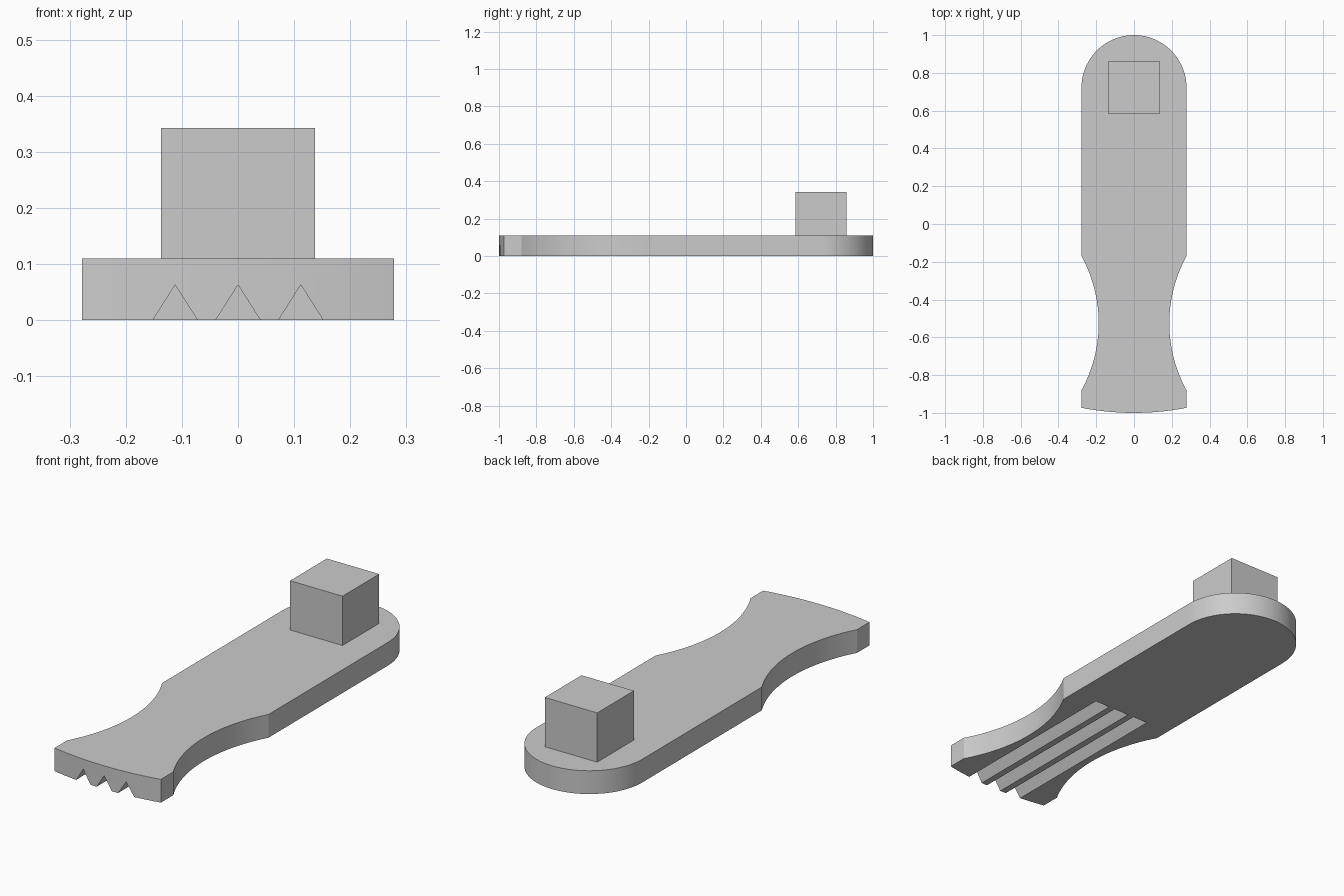
import bpy, bmesh, math

cube = bpy.data.objects.get("Cube")
if cube:
    bpy.data.objects.remove(cube, do_unlink=True)

grey = bpy.data.materials.new("light grey")
grey.use_nodes = True
colour = (0.6, 0.6, 0.6, 1)
grey.diffuse_color = colour
grey.node_tree.nodes["Principled BSDF"].inputs["Base Color"].default_value = colour

HALF = 0.278       # half width of the handle
THICK = 0.11       # handle thickness
ROUND_Y = HALF * -1 + 1


def prism(name, points, offset):
    """Extrude a closed outline along an offset vector."""
    bm = bmesh.new()
    face = bm.faces.new([bm.verts.new(p) for p in points])
    result = bmesh.ops.extrude_face_region(bm, geom=[face])
    moved = [v for v in result["geom"] if isinstance(v, bmesh.types.BMVert)]
    bmesh.ops.translate(bm, verts=moved, vec=offset)
    bmesh.ops.recalc_face_normals(bm, faces=bm.faces)
    mesh = bpy.data.meshes.new(name)
    bm.to_mesh(mesh)
    bm.free()
    mesh.materials.append(grey)
    obj = bpy.data.objects.new(name, mesh)
    bpy.context.collection.objects.link(obj)
    return obj


def arc(cx, cy, radius, start, end, steps):
    """Points on a circular arc, angles in radians."""
    angles = [start + (end - start) * i / steps for i in range(steps + 1)]
    return [(cx + radius * math.cos(a), cy + radius * math.sin(a), 0) for a in angles]


# Handle outline: right half from the front tip to the round end, then mirrored
bow = 0.027
front_r = (HALF ** 2 + bow ** 2) / (2 * bow)
front_a = math.asin(HALF / front_r)
half_chord, depth = 0.355, 0.091
waist_r = (half_chord ** 2 + depth ** 2) / (2 * depth)
waist_a = math.asin(half_chord / waist_r)

half = arc(0, front_r - 1, front_r, -math.pi / 2, -math.pi / 2 + front_a, 10)
half += arc(HALF - depth + waist_r, -0.525, waist_r,
            math.pi + waist_a, math.pi - waist_a, 28)
half += arc(0, ROUND_Y, HALF, 0, math.pi / 2, 28)
outline = half + [(-x, y, z) for x, y, z in reversed(half[1:-1])]
handle = prism("handle", outline, (0, 0, THICK))

# Three V grooves cut into the underside, open at the front
slope = 0.04 / 0.063
below = 0.02
for i in (-1, 0, 1):
    x = i * 0.112
    w = 0.04 + below * slope
    cutter = prism("groove_cutter", [(x - w, -1.1, -below), (x + w, -1.1, -below),
                                     (x, -1.1, 0.063)], (0, 1.01, 0))
    cutter.hide_render = True
    cutter.hide_set(True)
    cut = handle.modifiers.new("groove", "BOOLEAN")
    cut.operation = "DIFFERENCE"
    cut.solver = "EXACT"
    cut.object = cutter

# Bake the cuts, then drop the cutters
depsgraph = bpy.context.evaluated_depsgraph_get()
handle_mesh = bpy.data.meshes.new_from_object(handle.evaluated_get(depsgraph))
handle.modifiers.clear()
handle.data = handle_mesh
for obj in [o for o in bpy.data.objects if o.name.startswith("groove_cutter")]:
    bpy.data.objects.remove(obj, do_unlink=True)

# Smooth curved sides with crisp edges
bpy.ops.object.select_all(action="DESELECT")
handle.select_set(True)
bpy.context.view_layer.objects.active = handle
bpy.ops.object.shade_smooth_by_angle(angle=math.radians(20))

# Square block standing on the round end
b = 0.137
block = prism("block", [(sx * b, ROUND_Y + sy * b, THICK)
                        for sx, sy in ((-1, -1), (1, -1), (1, 1), (-1, 1))],
              (0, 0, 0.233))
